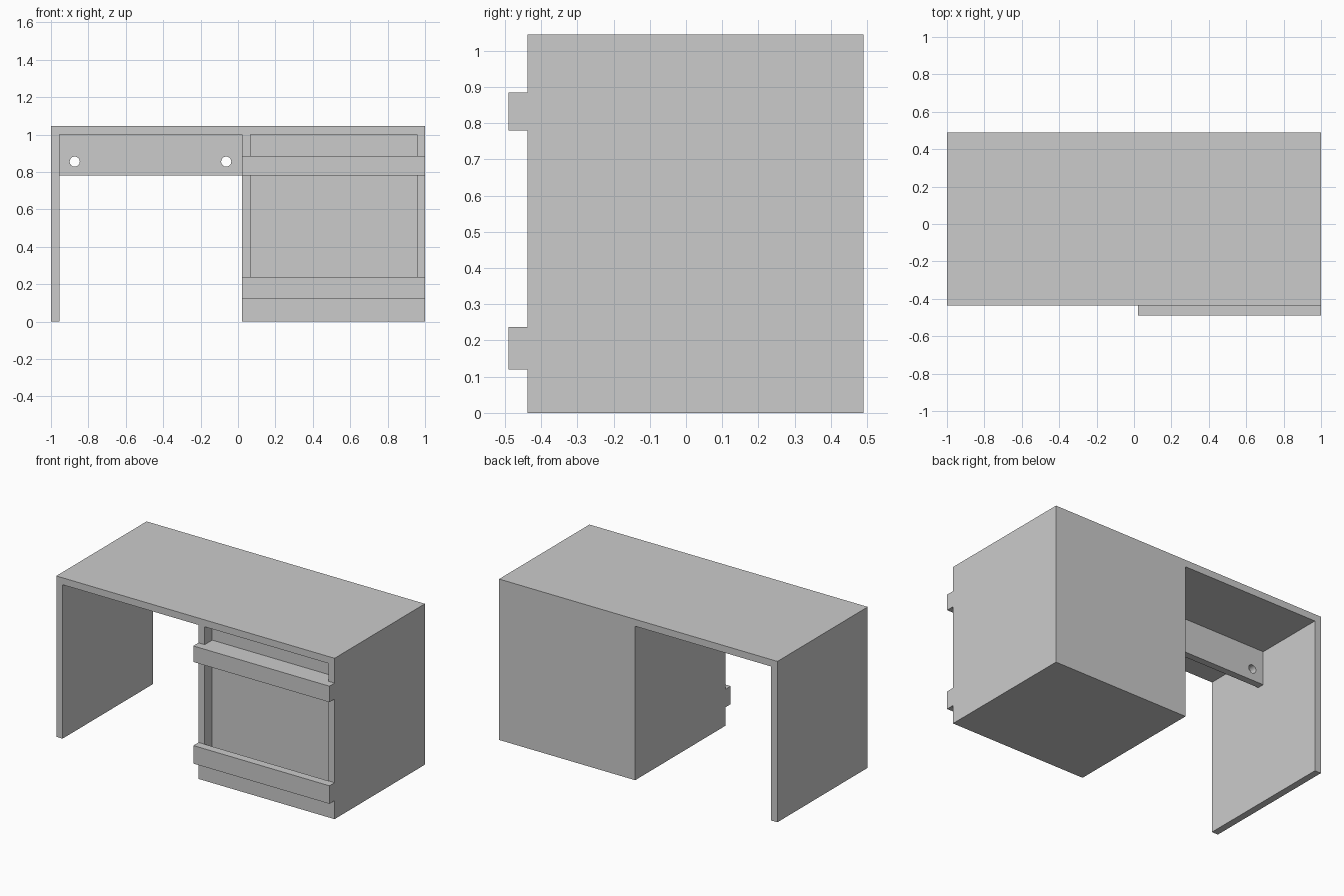
import bpy, bmesh, math
from mathutils import Matrix

if "Cube" in bpy.data.objects:
    bpy.data.objects.remove(bpy.data.objects["Cube"])

FRONT, BACK, LIP = -0.437, 0.49, -0.49
T = 0.045          # board thickness
CAB = 0.022        # left side of the cabinet


def make_object(name, bm):
    bmesh.ops.recalc_face_normals(bm, faces=bm.faces)
    mesh = bpy.data.meshes.new(name)
    bm.to_mesh(mesh)
    bm.free()
    obj = bpy.data.objects.new(name, mesh)
    bpy.context.collection.objects.link(obj)
    return obj


def extrude_profile(name, points, y0, y1):
    """Extrude an x/z outline from y0 to y1."""
    bm = bmesh.new()
    face = bm.faces.new([bm.verts.new((x, y0, z)) for x, z in points])
    out = bmesh.ops.extrude_face_region(bm, geom=[face])
    verts = [v for v in out["geom"] if isinstance(v, bmesh.types.BMVert)]
    bmesh.ops.translate(bm, verts=verts, vec=(0, y1 - y0, 0))
    return make_object(name, bm)


def box(name, x0, x1, y0, y1, z0, z1):
    return extrude_profile(name, [(x0, z0), (x1, z0), (x1, z1), (x0, z1)], y0, y1)


def cylinder_y(name, x, y, z, r, depth):
    bm = bmesh.new()
    bmesh.ops.create_cone(bm, cap_ends=True, segments=32, radius1=r, radius2=r, depth=depth,
                          matrix=Matrix.Translation((x, y, z)) @ Matrix.Rotation(math.pi / 2, 4, 'X'))
    return make_object(name, bm)


def cut(obj, cutter):
    cutter.hide_render = True
    mod = obj.modifiers.new("cut", 'BOOLEAN')
    mod.operation, mod.solver, mod.object = 'DIFFERENCE', 'EXACT', cutter
    bpy.context.view_layer.objects.active = obj
    bpy.ops.object.modifier_apply(modifier=mod.name)
    bpy.data.objects.remove(cutter)


# Desk body: side leg, top and cabinet in one outline
body = extrude_profile("desk_body", [
    (-1, 0), (-1 + T, 0), (-1 + T, 1.0), (CAB, 1.0),
    (CAB, 0), (1, 0), (1, 1.045), (-1, 1.045)], FRONT, BACK)

# Recessed drawer fronts, with a rail left between them
for z0, z1 in ((0.18, 0.78), (0.884, 1.0)):
    cut(body, box("recess_cutter", CAB + T, 1 - T + 0.003, FRONT - 0.1, FRONT + 0.077, z0, z1))

# Projecting drawer handles
for name, z0, z1 in (("upper_handle", 0.78, 0.884), ("lower_handle", 0.12, 0.237)):
    box(name, CAB, 1, LIP, FRONT, z0, z1)

# Modesty panel under the top, with two round cable holes
panel = box("modesty_panel", -1 + T, CAB, -0.02, 0.025, 0.78, 1.0)
for x in (-0.873, -0.063):
    cut(panel, cylinder_y("hole_cutter", x, 0.0, 0.855, 0.027, 0.2))
bpy.context.view_layer.objects.active = panel
panel.select_set(True)
bpy.ops.object.shade_smooth_by_angle()
